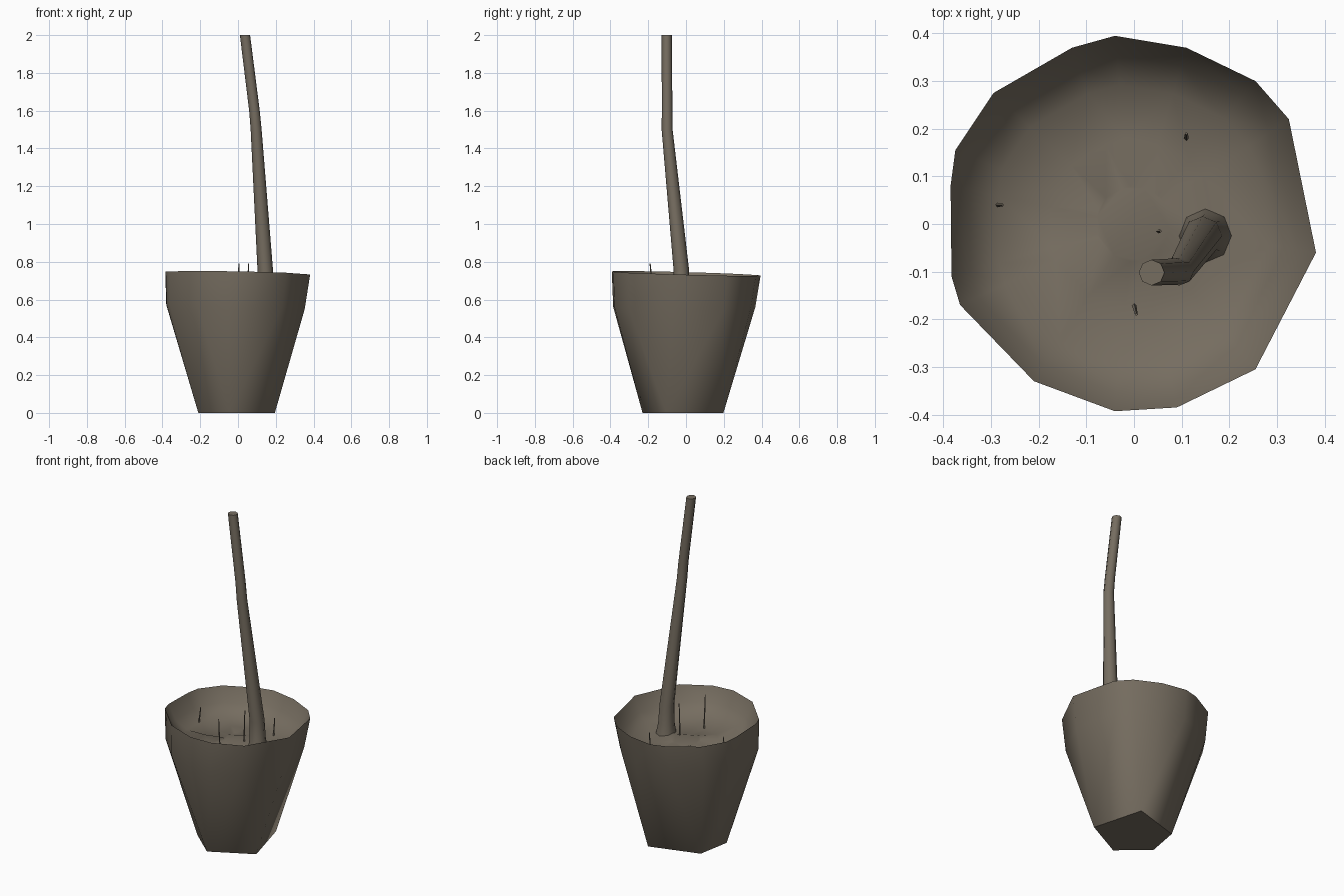
import bpy, bmesh, math, random

if "Cube" in bpy.data.objects:
    bpy.data.objects.remove(bpy.data.objects["Cube"])

random.seed(4)
clay = bpy.data.materials.new("grey_brown_clay")
clay.diffuse_color = (0.18, 0.153, 0.117, 1)
clay.use_nodes = True
clay.node_tree.nodes["Principled BSDF"].inputs["Base Color"].default_value = clay.diffuse_color

# outline of the uneven rim and of the five-sided foot, seen from above
RIM = [(-.04, .395), (.11, .37), (.255, .30), (.325, .22), (.382, -.06), (.255, -.305),
       (.09, -.385), (-.04, -.393), (-.21, -.33), (-.365, -.17), (-.383, -.11),
       (-.385, .08), (-.375, .155), (-.295, .275), (-.13, .37)]
FOOT = [(.195, -.105), (.113, .198), (-.175, .11), (-.21, -.085), (-.045, -.23)]


def rim_z(x, y):
    return .738 - .018 * x - .028 * y


def finish(name, bm, angle=40):
    bmesh.ops.recalc_face_normals(bm, faces=bm.faces)
    me = bpy.data.meshes.new(name)
    bm.to_mesh(me)
    bm.free()
    ob = bpy.data.objects.new(name, me)
    bpy.context.collection.objects.link(ob)
    me.materials.append(clay)
    bpy.ops.object.select_all(action='DESELECT')
    ob.select_set(True)
    bpy.context.view_layer.objects.active = ob
    bpy.ops.object.shade_smooth_by_angle(angle=math.radians(angle))
    return ob


def tube(name, rings, sides):
    """Tapered tube through (x, y, z, radius) rings, capped at both ends."""
    bm = bmesh.new()
    loops = []
    for x, y, z, r in rings:
        loops.append([bm.verts.new((x + r * math.cos(a), y + r * math.sin(a), z))
                      for a in (math.tau * i / sides for i in range(sides))])
    for a, b in zip(loops, loops[1:]):
        for i in range(sides):
            j = (i + 1) % sides
            bm.faces.new((a[i], a[j], b[j], b[i]))
    bm.faces.new(loops[0])
    bm.faces.new(loops[-1])
    return finish(name, bm, 70)


# pot wall: hull of foot, shoulder and rim, opened at the top
bm = bmesh.new()
for x, y in FOOT:
    bm.verts.new((x, y, 0))
for x, y in RIM:
    bm.verts.new((x * .955 - .012, y * .955 - .01, .56 - .03 * x))
    bm.verts.new((x, y, rim_z(x, y)))
bmesh.ops.convex_hull(bm, input=bm.verts)
bm.normal_update()
lid = [f for f in bm.faces if f.normal.z > .6]
bmesh.ops.delete(bm, geom=lid, context='FACES')
finish("pot", bm, 50)

# sunken soil: rings shrinking in from the rim, with gentle lumps
bm = bmesh.new()
rings = []
for s, depth, lump in ((1, 0, 0), (.9, .085, .004), (.74, .135, .01), (.45, .145, .012), (.2, .14, .008)):
    rings.append([bm.verts.new((x * s, y * s, rim_z(x * s, y * s) - depth + random.uniform(-lump, lump)))
                  for x, y in RIM])
n = len(RIM)
for a, b in zip(rings, rings[1:]):
    for i in range(n):
        j = (i + 1) % n
        bm.faces.new((a[i], a[j], b[j], b[i]))
bm.faces.new(rings[-1])
bmesh.ops.triangulate(bm, faces=bm.faces)
soil = finish("soil", bm, 80)
if sum(p.normal.z for p in soil.data.polygons) < 0:
    soil.data.flip_normals()

# bent stem with a flared foot
tube("stem", [(.15, -.025, .57, .06), (.148, -.025, .65, .045), (.144, -.025, .76, .041),
              (.096, -.1, 1.5, .029), (.087, -.1, 1.6, .028), (.037, -.102, 2.0, .027)], 8)

# tiny twigs standing in the soil
for i, (x, y, dx, dy, top) in enumerate([(0, -.17, .005, -.02, .79), (.05, -.015, .006, 0, .79),
                                         (.11, .18, 0, .01, .68), (-.29, .04, .015, 0, .70)]):
    tube(f"twig_{i + 1}", [(x, y, .58, .005), (x + dx, y + dy, top, .003)], 4)
